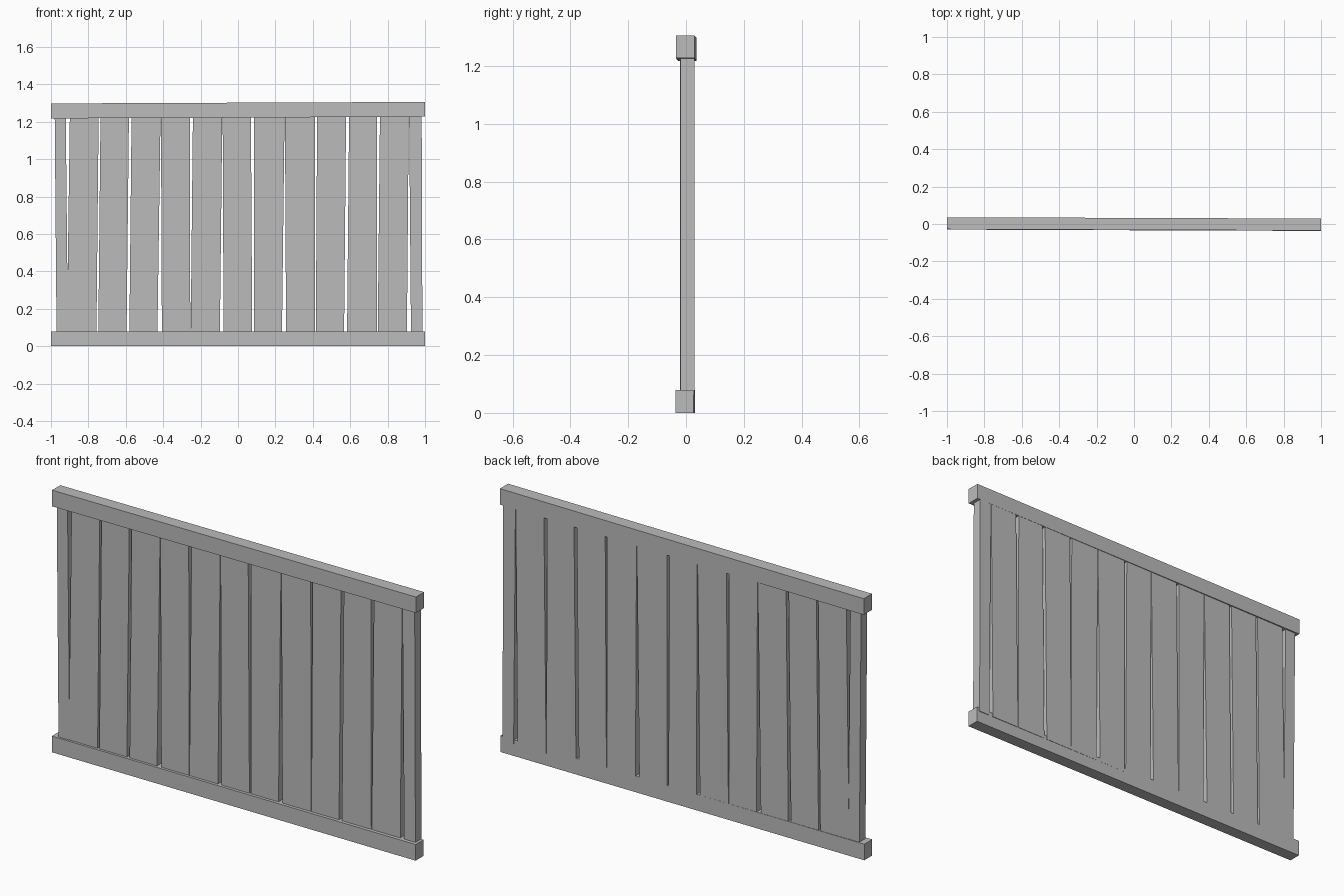
import bpy
import bmesh

cube = bpy.data.objects.get("Cube")
if cube:
    bpy.data.objects.remove(cube, do_unlink=True)

GREY = (0.5, 0.5, 0.5, 1)
mat = bpy.data.materials.new("plain grey")
mat.use_nodes = True
mat.diffuse_color = GREY
mat.node_tree.nodes["Principled BSDF"].inputs["Base Color"].default_value = GREY


def beam(name, start, end):
    """Six-sided bar between two matching four-point sections."""
    bm = bmesh.new()
    a = [bm.verts.new(p) for p in start]
    b = [bm.verts.new(p) for p in end]
    bm.faces.new(a)
    bm.faces.new(b[::-1])
    for i in range(4):
        j = (i + 1) % 4
        bm.faces.new((a[j], a[i], b[i], b[j]))
    bmesh.ops.recalc_face_normals(bm, faces=bm.faces)
    mesh = bpy.data.meshes.new(name)
    bm.to_mesh(mesh)
    bm.free()
    mesh.materials.append(mat)
    obj = bpy.data.objects.new(name, mesh)
    bpy.context.collection.objects.link(obj)


def rail(name, left, right):
    """Rail given (y0, y1, z0, z1) at each end."""
    def section(x, s):
        y0, y1, z0, z1 = s
        return [(x, y0, z0), (x, y1, z0), (x, y1, z1), (x, y0, z1)]
    beam(name, section(-1, left), section(1, right))


def board(name, bottom, top, shift=0.0):
    """Upright board given its (x0, x1) at the foot and the head."""
    def section(z, xs):
        y0, y1 = -0.019 + shift, 0.029 + shift
        return [(xs[0], y0, z), (xs[1], y0, z), (xs[1], y1, z), (xs[0], y1, z)]
    beam(name, section(0.06, bottom), section(1.24, top))


# Slightly skewed rails
rail("bottom_rail", (-0.030, 0.032, 0, 0.08), (-0.037, 0.026, 0, 0.08))
rail("top_rail", (-0.028, 0.036, 1.218, 1.298), (-0.035, 0.029, 1.227, 1.306))

# Gaps between boards: foot left, foot right, head left, head right
gaps = [
    (-0.909, -0.915, -0.921, -0.899),
    (-0.757, -0.747, -0.745, -0.735),
    (-0.596, -0.581, -0.583, -0.569),
    (-0.431, -0.407, -0.414, -0.412),
    (-0.255, -0.253, -0.257, -0.241),
    (-0.097, -0.077, -0.084, -0.082),
    (0.076, 0.085, 0.069, 0.085),
    (0.235, 0.257, 0.249, 0.251),
    (0.413, 0.416, 0.412, 0.423),
    (0.567, 0.583, 0.578, 0.594),
    (0.744, 0.747, 0.742, 0.759),
    (0.903, 0.925, 0.913, 0.915),
]

# Boards fill the space between neighbouring gaps
for i, (g, h) in enumerate(zip(gaps, gaps[1:]), 1):
    board(f"board_{i}", (g[1], h[0]), (g[3], h[2]))

# Narrow end posts
first, last = gaps[0], gaps[-1]
board("right_post", (-0.970, first[0]), (-0.980, first[2]), -0.001)
board("left_post", (last[1], 0.986), (last[3], 0.982))
